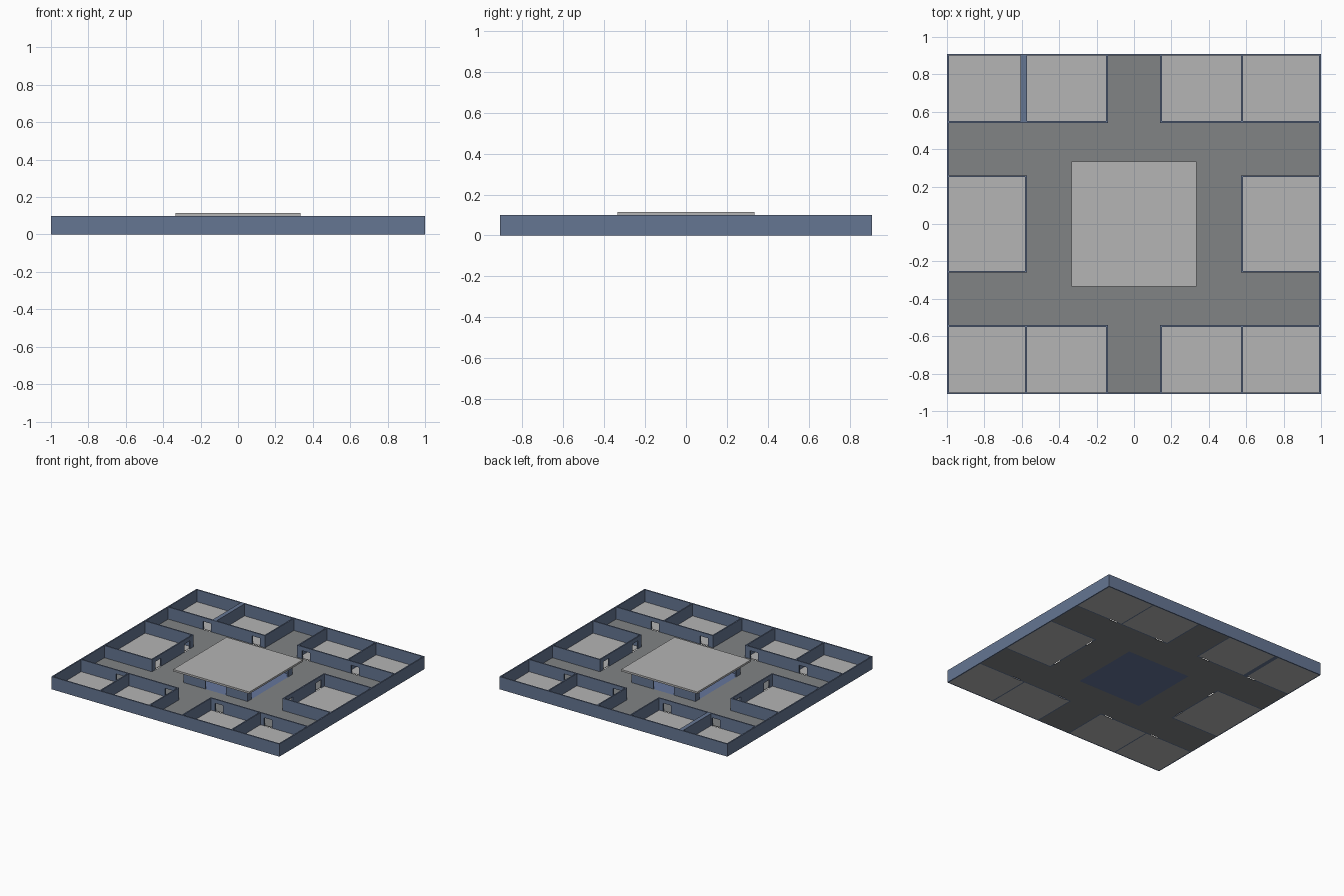
import bpy, bmesh
from mathutils import Matrix, Vector

if "Cube" in bpy.data.objects:
    bpy.data.objects.remove(bpy.data.objects["Cube"])

def material(name, rgb):
    m = bpy.data.materials.new(name)
    m.diffuse_color = (*rgb, 1)
    m.use_nodes = True
    m.node_tree.nodes["Principled BSDF"].inputs["Base Color"].default_value = m.diffuse_color
    return m

BLUE = material("wall_blue", (0.13, 0.18, 0.29))
PALE = material("pale_floor", (0.46, 0.46, 0.46))
DARK = material("corridor_grey", (0.22, 0.23, 0.235))
CORE = material("core_blue", (0.13, 0.18, 0.33))

def build(name, boxes, mat):
    """One object from boxes given as (x0, x1, y0, y1, z0, z1)."""
    bm = bmesh.new()
    for x0, x1, y0, y1, z0, z1 in boxes:
        c = Vector(((x0 + x1) / 2, (y0 + y1) / 2, (z0 + z1) / 2))
        s = (abs(x1 - x0), abs(y1 - y0), z1 - z0, 1)
        bmesh.ops.create_cube(bm, size=1, matrix=Matrix.Translation(c) @ Matrix.Diagonal(s))
    me = bpy.data.meshes.new(name)
    bm.to_mesh(me)
    bm.free()
    me.materials.append(mat)
    ob = bpy.data.objects.new(name, me)
    bpy.context.collection.objects.link(ob)
    return ob

H, T, F = 0.1, 0.01, 0.004          # wall height, wall thickness, floor thickness
X, Y = 1.0, 0.91                    # half plan
XI, XO = 0.14, 0.572                # stem wall, inner room wall
YR, YM = 0.54, 0.26                 # row wall, middle room wall
DH, DW = 0.068, 0.07                # doorway
signs = (-1, 1)
quads = [(a, b) for a in signs for b in signs]

def wall(axis, a, b, p0, p1, doors=(), width=DW, head=DH):
    """Wall running a..b along an axis, across p0..p1, with doorways."""
    def box(s, e, z0, z1):
        return (s, e, p0, p1, z0, z1) if axis == "x" else (p0, p1, s, e, z0, z1)
    out, at = [], a
    for d in sorted(doors):
        out.append(box(at, d - width / 2, 0, H))
        if head < H:
            out.append(box(d - width / 2, d + width / 2, head, H))
        at = d + width / 2
    return out + [box(at, b, 0, H)]

# outer walls
outer = []
for s in signs:
    outer += wall("x", -X, X, s * Y, s * (Y - T))
    outer += wall("y", -Y + T, Y - T, s * X, s * (X - T))
build("outer_walls", outer, BLUE)

# corner room walls, two rooms per corner
rooms, floors = [], []
for sx, sy in quads:
    lo, hi = sorted((sx * XI, sx * (X - T)))
    rooms += wall("x", lo, hi, sy * YR, sy * (YR + T), (sx * 0.22, sx * 0.65))
    ylo, yhi = sorted((sy * (YR + T), sy * (Y - T)))
    thick = 0.034 if (sx, sy) == (-1, 1) else T
    rooms += wall("y", ylo, yhi, sx * XI, sx * (XI + T))
    rooms += wall("y", ylo, yhi, sx * XO, sx * (XO + thick))
    floors.append((sx * (XI + T), sx * XO, ylo, yhi, 0, F))
    floors.append((sx * (XO + thick), sx * (X - T), ylo, yhi, 0, F))
build("corner_room_walls", rooms, BLUE)

# middle rooms on the left and right
middle = []
for s in signs:
    middle += wall("y", -YM, YM, s * XO, s * (XO + T), (-0.18, 0.18))
    lo, hi = sorted((s * (XO + T), s * (X - T)))
    for t in signs:
        middle += wall("x", lo, hi, t * YM, t * (YM - T))
    floors.append((lo, hi, -YM + T, YM - T, 0, F))
build("middle_room_walls", middle, BLUE)
build("room_floors", floors, PALE)

# corridor floor around the core
C = 0.28
corridor = []
for s in signs:
    corridor.append((-X + T, X - T, s * C, s * YR, 0, F))
    corridor.append((-XI, XI, s * YR, s * (Y - T), 0, F))
    corridor.append((s * C, s * XO, -C, C, 0, F))
    for t in signs:
        corridor.append((s * XO, s * (X - T), t * YM, t * C, 0, F))
build("corridor_floor", corridor, DARK)

# central pavilion
build("core_floor", [(-C, C, -C, C, 0, F)], CORE)
core = []
for s in signs:
    core += wall("x", -C, C, s * C, s * (C - T), (0,), 0.18, H)
    core += wall("y", -C + T, C - T, s * C, s * (C - T), (0,), 0.46, H)
build("core_walls", core, BLUE)
build("core_roof", [(-0.335, 0.335, -0.335, 0.335, H, 0.115)], PALE)
